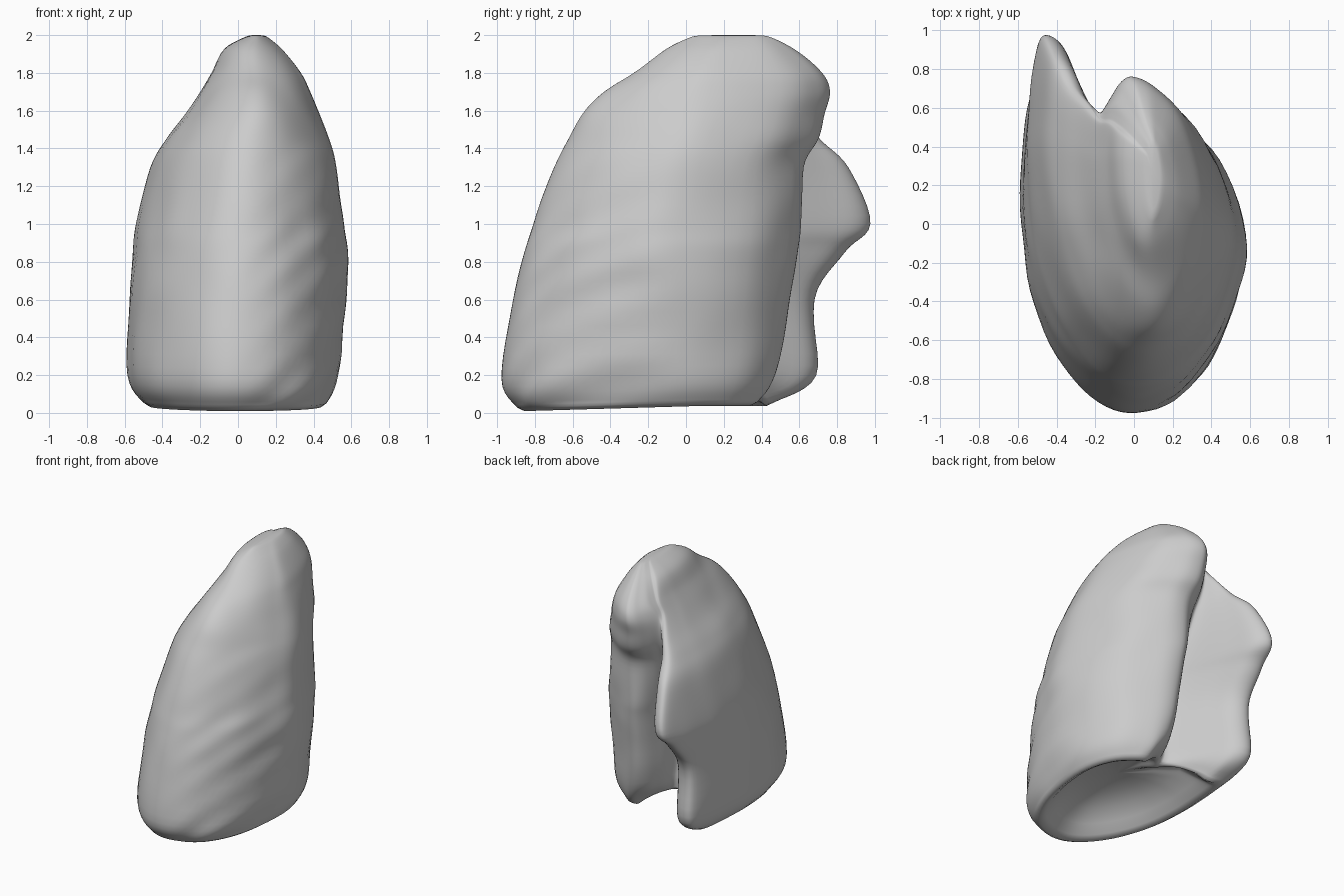
import bpy, bmesh, math
from mathutils import Vector, noise

cube = bpy.data.objects.get("Cube")
if cube:
    bpy.data.objects.remove(cube)

# Levels: height, front y, side x (low, high), widest y,
# then x and y of the high-side limb, the groove floor and the low-side limb
LEVELS = [
    (.03, -.9, -.5, .47, -.05, .2, .38, -.08, .22, -.43, .47),
    (.18, -.98, -.58, .53, -.05, .13, .48, -.1, .22, -.48, .69),
    (.6, -.92, -.57, .57, -.05, .08, .55, -.12, .22, -.47, .68),
    (.85, -.86, -.555, .58, -.05, .07, .59, -.13, .26, -.46, .84),
    (1, -.81, -.535, .56, -.05, .06, .61, -.14, .33, -.45, .98),
    (1.3, -.7, -.46, .52, 0, .06, .62, -.16, .48, -.39, .86),
    (1.45, -.63, -.38, .48, .05, .02, .7, -.17, .54, -.32, .71),
    (1.58, -.55, -.28, .43, .1, 0, .73, -.17, .57, -.24, .61),
    (1.7, -.43, -.2, .38, .12, 0, .76, -.15, .59, -.18, .54),
    (1.8, -.28, -.14, .33, .15, .02, .72, -.09, .61, -.12, .53),
    (1.93, -.1, -.07, .23, .2, .06, .57, 0, .51, -.03, .46),
    (2, .05, .06, .14, .25, .1, .42, .08, .4, .07, .36),
]


def spline(points, steps, closed):
    """Smooth curve through points of any dimension."""
    n = len(points)
    pick = (lambda i: points[i % n]) if closed else (lambda i: points[max(0, min(n - 1, i))])
    out = []
    for i in range(n if closed else n - 1):
        a, b, c, d = (pick(i + k) for k in (-1, 0, 1, 2))
        for s in range(steps):
            t = s / steps
            out.append(tuple(
                q + t * .5 * (r - p + t * (2 * p - 5 * q + 4 * r - u + t * (3 * (q - r) + u - p)))
                for p, q, r, u in zip(a, b, c, d)))
    return out if closed else out + [points[-1]]


def mix(a, b, t):
    return a + (b - a) * t


def section(row):
    """Horseshoe outline: rounded front, two back limbs, groove between."""
    z, front, low, high, wide, rx, ry, gx, gy, lx, ly = row
    mid, half = (low + high) / 2, (high - low) / 2
    # The low side is widest further back as it rises
    wide_low = mix(wide, ly, .4 * min(1, z / 1.3))
    pts = []
    for i in range(9):
        a = math.pi * i / 8
        c, s = math.cos(a), math.sin(a)
        # The high side is fuller near the base
        power = 1.08 if c > 0 else mix(.88, 1.08, min(1, z))
        base = wide_low if c > 0 else wide
        side = math.copysign(abs(c) ** power, c)
        pts.append((mid - half * side, base + (front - base) * abs(s) ** power))
    pts += [
        (mix(rx, high, .73), mix(wide, ry, .6)),
        (mix(rx, high, .3), mix(wide, ry, .91)),
        (rx, ry),
        (mix(rx, gx, .4), mix(ry, gy, .14)),
        (mix(rx, gx, .7), mix(ry, gy, .55)),
        (gx, gy),
        (mix(lx, gx, .55), mix(ly, gy, .45)),
        (mix(lx, gx, .28), mix(ly, gy, .11)),
        (lx, ly),
        (mix(lx, low, .6), mix(wide_low, ly, .91)),
        (mix(lx, low, .95), mix(wide_low, ly, .5)),
    ]
    return [Vector((x, y, z)) for x, y in spline(pts, 5, True)]


def relief(p):
    """Soft slanted ridges on the high front side and faint unevenness."""
    mask = max(0, min(1, p.x * 4)) * max(0, min(1, -p.y * 3)) * max(0, 1 - p.z / 1.5)
    ridge = .012 * mask * math.sin(26 * (p.z - .9 * p.x))
    return ridge + .01 * noise.noise(p * 4)


def lift(p):
    """Raise the lower rim towards the back, most of all below the groove."""
    fade = max(0, 1 - p.z / .4)
    arch = max(0, 1 - ((p.x + .08) / .26) ** 2) * max(0, min(1, p.y * 5))
    return fade * (.14 * arch + .03 * max(0, min(1, p.y + .9)))


# Outer wall
rings = [section(row) for row in spline(LEVELS, 6, False)]
for ring in rings[1:-4]:
    for p in ring:
        out = Vector((p.x, p.y + .1, 0)).normalized()
        p += out * relief(p)

# Hollow underside: the lowest ring drawn in and raised
centre = Vector((0, -.2, 0))
under = []
for scale, z in ((.08, .24), (.35, .22), (.6, .17), (.76, .09), (.86, .03), (.94, 0)):
    ring = [centre + (p - centre) * scale for p in rings[0]]
    for p in ring:
        p.z = z
    under.append(ring)
rings = under + rings
for ring in rings:
    for p in ring:
        p.z += lift(p)

bm = bmesh.new()
loops = [[bm.verts.new(p) for p in ring] for ring in rings]
count = len(loops[0])
for a, b in zip(loops, loops[1:]):
    for i in range(count):
        j = (i + 1) % count
        bm.faces.new((a[i], a[j], b[j], b[i]))

# Close both ends with fans
for loop in (loops[0], loops[-1]):
    hub = bm.verts.new(sum((v.co for v in loop), Vector()) / count)
    for i in range(count):
        bm.faces.new((loop[i], loop[(i + 1) % count], hub))
bmesh.ops.recalc_face_normals(bm, faces=bm.faces)

mesh = bpy.data.meshes.new("organ_body")
bm.to_mesh(mesh)
bm.free()
body = bpy.data.objects.new("organ_body", mesh)
bpy.context.collection.objects.link(body)

# Even out the surface
smooth = body.modifiers.new("soften", 'SMOOTH')
smooth.factor = .4
smooth.iterations = 3

# Plain grey surface
grey = bpy.data.materials.new("light grey")
grey.use_nodes = True
colour = (.6, .6, .6, 1)
grey.diffuse_color = colour
grey.node_tree.nodes["Principled BSDF"].inputs["Base Color"].default_value = colour
mesh.materials.append(grey)
mesh.polygons.foreach_set("use_smooth", [True] * len(mesh.polygons))
